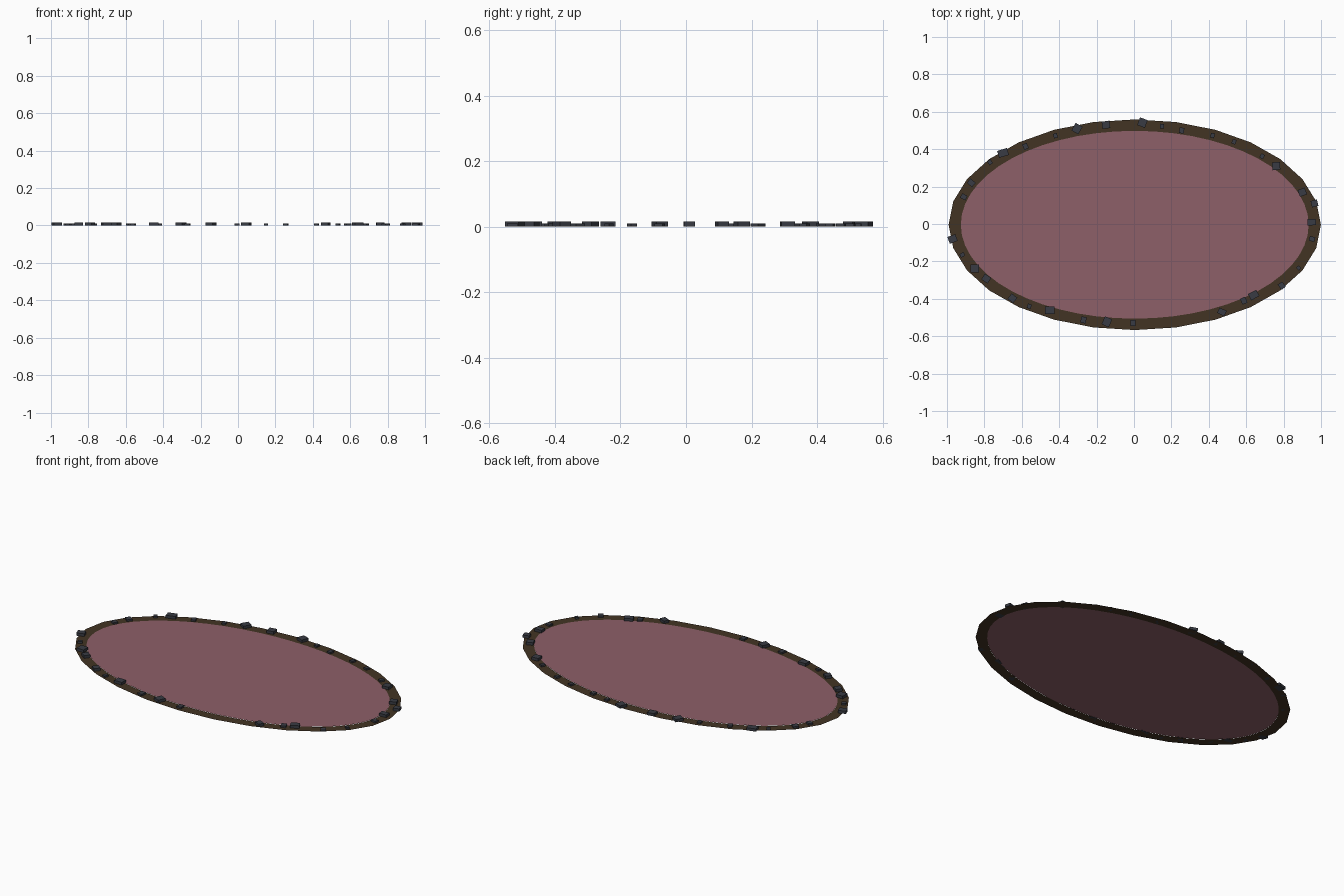
import bpy, bmesh, math
from mathutils import Matrix, Vector

if "Cube" in bpy.data.objects:
    bpy.data.objects.remove(bpy.data.objects["Cube"])

CX, CY = 0.004, -0.004
SEG = 28


def material(name, rgb):
    m = bpy.data.materials.new(name)
    m.diffuse_color = (*rgb, 1)
    m.use_nodes = True
    m.node_tree.nodes["Principled BSDF"].inputs["Base Color"].default_value = m.diffuse_color
    return m


PINK = material("dusty pink", (0.27, 0.115, 0.14))
BROWN = material("dark brown", (0.055, 0.034, 0.017))
GREY = material("slate grey", (0.040, 0.044, 0.056))


def finish(name, bm, mat):
    me = bpy.data.meshes.new(name)
    bm.to_mesh(me)
    bm.free()
    me.materials.append(mat)
    ob = bpy.data.objects.new(name, me)
    bpy.context.collection.objects.link(ob)


def ellipse(bm, rx, ry, n, z=0.0):
    return [bm.verts.new((CX + rx * math.cos(2 * math.pi * i / n),
                          CY + ry * math.sin(2 * math.pi * i / n), z)) for i in range(n)]


# water surface: flat elliptical sheet
bm = bmesh.new()
bm.faces.new(ellipse(bm, 0.93, 0.502, SEG * 2, 0.001))
finish("water_surface", bm, PINK)

# muddy bank: flat ring around the water
bm = bmesh.new()
outer = ellipse(bm, 0.995, 0.563, SEG)
inner = ellipse(bm, 0.93, 0.502, SEG * 2)
for i in range(SEG):
    j = (i + 1) % SEG
    bm.faces.new((inner[2 * i], outer[i], outer[j], inner[2 * j], inner[2 * i + 1]))
finish("bank", bm, BROWN)

# bank stones: x, y, width, depth ratio %, turn in degrees
large = [(-.70, .38, .055, 70, 17), (-.305, .51, .042, 110, -30), (-.15, .53, .042, 95, 8),
         (.045, .542, .044, 100, -20), (.76, .31, .042, 100, 5), (.90, .17, .04, 95, 20),
         (.965, .11, .035, 100, 15), (.95, .01, .045, 75, 3), (.64, -.38, .05, 75, 28),
         (.47, -.47, .042, 75, -25), (-.97, -.08, .045, 85, 20), (-.852, -.238, .045, 100, 0),
         (-.79, -.292, .04, 90, -35), (-.65, -.397, .038, 95, -38), (-.45, -.46, .05, 80, 0),
         (-.145, -.523, .042, 110, -25)]
small = [(.15, .523, .025), (.255, .50, .03), (.42, .473, .025), (.535, .44, .025),
         (.685, .362, .025), (.952, -.08, .03), (.88, -.235, .022), (-.918, -.165, .025),
         (-.56, -.44, .025), (-.91, .145, .032), (-.87, .22, .036), (-.77, .33, .025),
         (-.58, .415, .03), (-.42, .472, .025), (-.27, -.513, .034), (-.005, -.53, .033),
         (.587, -.41, .034), (.79, -.33, .034)]
bm = bmesh.new()


def stone(x, y, w, d, h, a):
    m = (Matrix.Translation((x, y, h / 2)) @ Matrix.Rotation(a, 4, 'Z')
         @ Matrix.Diagonal(Vector((w, d, h, 1))))
    bmesh.ops.create_cube(bm, size=1, matrix=m)


for x, y, w, r, t in large:
    stone(x, y, w, w * r / 100, 0.016, math.radians(t))
for x, y, w in small:
    # small stones follow the bank direction
    a = math.atan2(-x * 0.53 ** 2, y * 0.96 ** 2) + math.pi / 2
    stone(x, y, w, w * 0.85, 0.010, a)
finish("bank_stones", bm, GREY)
